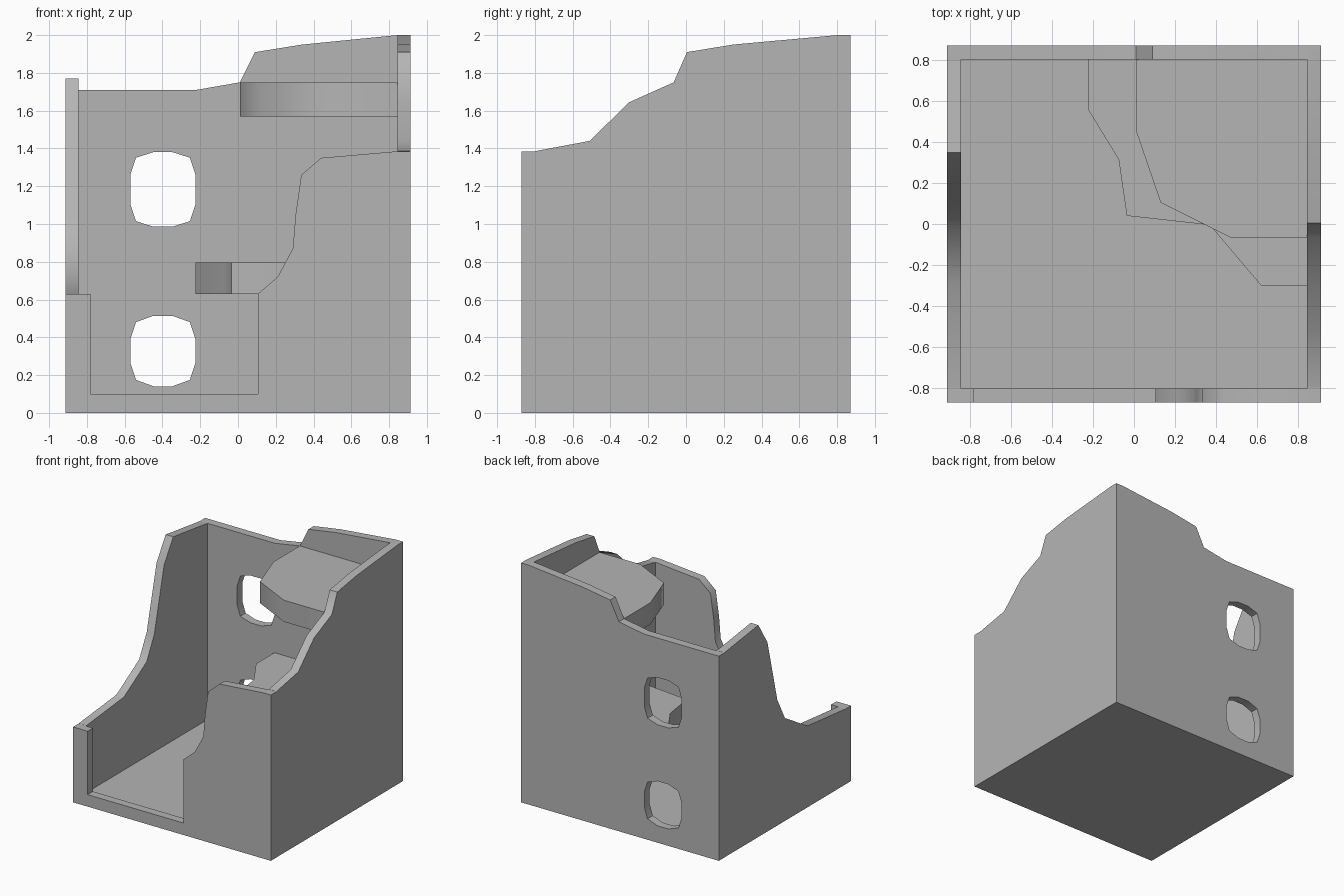
import bpy, bmesh, math
from mathutils import Vector

if "Cube" in bpy.data.objects:
    bpy.data.objects.remove(bpy.data.objects["Cube"])

X, Y = 0.914, 0.872                 # half width, half depth of the outside
IX, IY = 0.844, 0.802               # half width, half depth of the inside
EPS = 0.005                         # cutters reach slightly past the inner wall faces

grey = bpy.data.materials.new('grey')
grey.diffuse_color = (0.46, 0.46, 0.46, 1)
grey.use_nodes = True
grey.node_tree.nodes["Principled BSDF"].inputs["Base Color"].default_value = grey.diffuse_color


def prism(name, pts, axis, a, b):
    """Extrude a 2D outline from a to b along the given axis."""
    def place(p, d):
        return {'x': (d, p[0], p[1]), 'y': (p[0], d, p[1]), 'z': (p[0], p[1], d)}[axis]
    bm = bmesh.new()
    face = bm.faces.new([bm.verts.new(place(p, a)) for p in pts])
    ext = bmesh.ops.extrude_face_region(bm, geom=[face])
    verts = [v for v in ext['geom'] if isinstance(v, bmesh.types.BMVert)]
    bmesh.ops.translate(bm, verts=verts, vec=Vector(place((0, 0), b - a)))
    bmesh.ops.recalc_face_normals(bm, faces=bm.faces)
    mesh = bpy.data.meshes.new(name)
    bm.to_mesh(mesh)
    bm.free()
    mesh.materials.append(grey)
    obj = bpy.data.objects.new(name, mesh)
    bpy.context.collection.objects.link(obj)
    return obj


def rect(x, y):
    return [(-x, -y), (x, -y), (x, y), (-x, y)]


def cut(target, cutter):
    mod = target.modifiers.new('cut', 'BOOLEAN')
    mod.operation, mod.solver, mod.object = 'DIFFERENCE', 'EXACT', cutter
    bpy.context.view_layer.objects.active = target
    bpy.ops.object.modifier_apply(modifier=mod.name)
    bpy.data.objects.remove(cutter)


def above(profile):
    """Close a wall-top profile into the region to be removed above it."""
    (p0, z0), (p1, z1) = profile[0], profile[-1]
    return [(p0 - 0.2, z0)] + profile + [(p1 + 0.2, z1), (p1 + 0.2, 2.5), (p0 - 0.2, 2.5)]


def smooth(obj):
    bpy.ops.object.select_all(action='DESELECT')
    obj.select_set(True)
    bpy.context.view_layer.objects.active = obj
    bpy.ops.object.shade_smooth_by_angle(angle=math.radians(50))


# Hollow box with floor
shell = prism('walls_and_floor', rect(X, Y), 'z', 0, 2.2)
cut(shell, prism('cavity', rect(IX, IY), 'z', 0.07, 2.6))

# Broken wall tops
front = [(-IX, 0.63), (-0.78, 0.63), (-0.78, 0.10), (0.105, 0.10), (0.105, 0.63),
         (0.21, 0.72), (0.29, 0.87), (0.305, 1.05), (0.335, 1.26), (0.44, 1.35), (IX, 1.385)]
back = [(-IX, 1.71), (-0.22, 1.71), (0.01, 1.75), (0.09, 1.91), (0.34, 1.95), (IX, 2.0)]
right = [(-IY, 1.385), (-0.51, 1.44), (-0.30, 1.645), (-0.065, 1.75), (0.005, 1.91),
         (0.25, 1.95), (IY, 2.0)]
left = [(-IY, 0.63), (-0.30, 0.68), (0.0, 0.86), (0.10, 1.05), (0.23, 1.58),
        (0.35, 1.77), (IY, 1.71)]
cut(shell, prism('front_cut', above(front), 'y', -1.1, -IY + EPS))
cut(shell, prism('back_cut', above(back), 'y', IY - EPS, 1.1))
cut(shell, prism('right_cut', above(right), 'x', IX - EPS, 1.1))
cut(shell, prism('left_cut', above(left), 'x', -1.1, -IX + EPS))

# Two rounded windows in the back wall
for cz, a, b, c in ((0.3275, 0.062, 0.153, 0.1865), (1.183, 0.078, 0.168, 0.1975)):
    quarter = [(0.1725, a), (0.1425, b), (0.05, c)]
    ring = (quarter + [(-x, z) for x, z in reversed(quarter)]
            + [(-x, -z) for x, z in quarter] + [(x, -z) for x, z in reversed(quarter)])
    cut(shell, prism('window_cut', [(x - 0.3975, z + cz) for x, z in ring], 'y', 0.7, 1.0))
smooth(shell)

# Remains of the two upper floors in the back right corner
upper = [(IX, IY), (0.01, IY), (0.01, 0.455), (0.13, 0.105), (0.36, -0.01),
         (0.47, -0.065), (IX, -0.065)]
lower = [(IX, IY), (-0.225, IY), (-0.225, 0.56), (-0.075, 0.315), (-0.035, 0.04),
         (0.37, -0.005), (0.62, -0.30), (IX, -0.30)]
smooth(prism('upper_floor', upper, 'z', 1.57, 1.75))
smooth(prism('lower_floor', lower, 'z', 0.63, 0.795))
